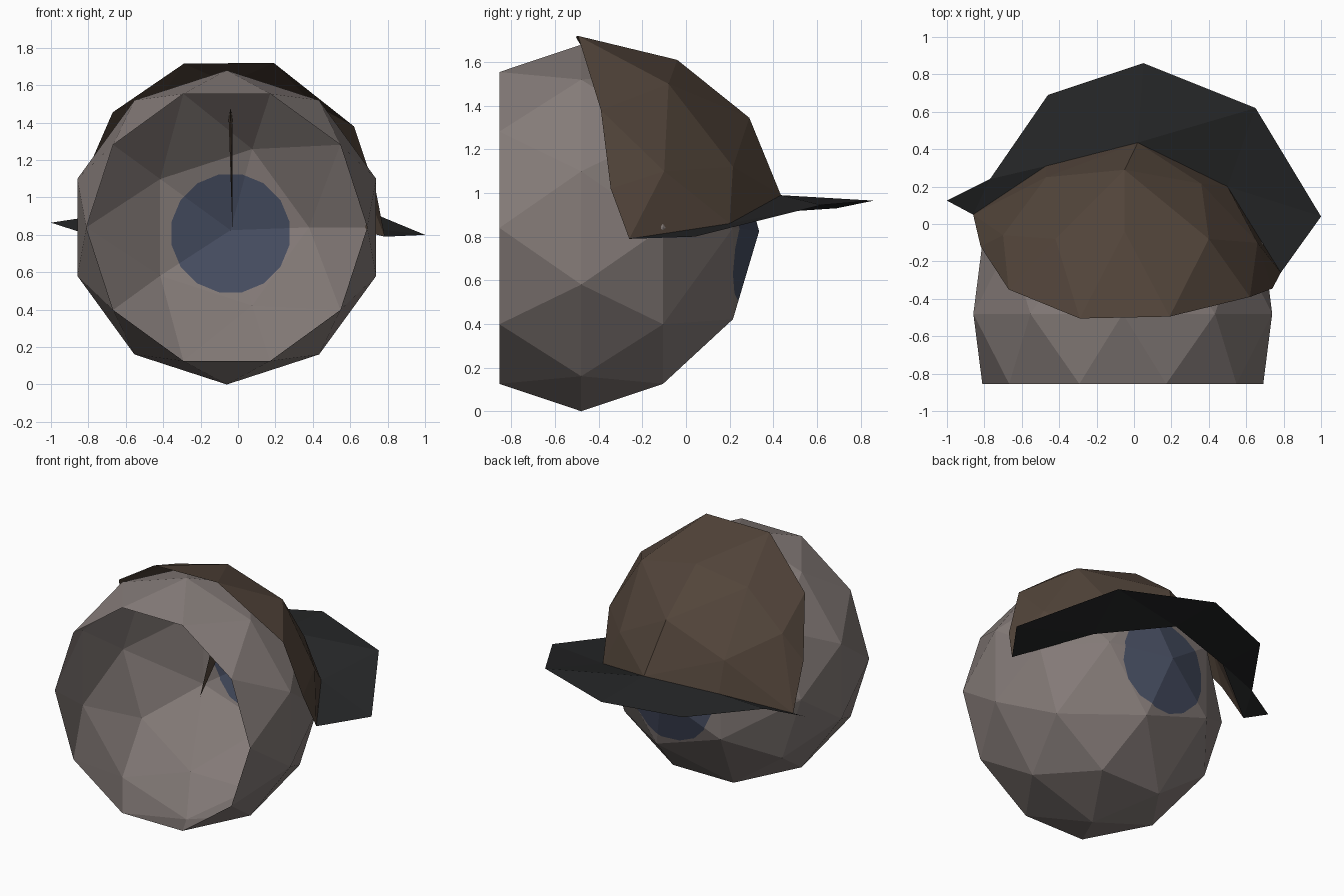
import bpy, bmesh, math
from mathutils import Vector

if "Cube" in bpy.data.objects:
    bpy.data.objects.remove(bpy.data.objects["Cube"])


def material(name, rgb):
    m = bpy.data.materials.new(name)
    m.diffuse_color = (*rgb, 1)
    m.use_nodes = True
    m.node_tree.nodes["Principled BSDF"].inputs["Base Color"].default_value = m.diffuse_color
    return m


EYE = material("warm grey", (0.235, 0.2, 0.19))
IRIS = material("slate blue", (0.062, 0.075, 0.12))
CAP = material("dark brown", (0.084, 0.058, 0.042))
VISOR = material("near black", (0.019, 0.02, 0.021))


def finish(name, bm, mats, recalc=True):
    if recalc:
        bmesh.ops.recalc_face_normals(bm, faces=bm.faces[:])
    me = bpy.data.meshes.new(name)
    bm.to_mesh(me)
    bm.free()
    for m in mats:
        me.materials.append(m)
    ob = bpy.data.objects.new(name, me)
    bpy.context.collection.objects.link(ob)
    return ob


# Eyeball: faceted ball around the y axis, open at the front (-y)
def ring(bm, y, r, n, start=0):
    out = []
    for i in range(n):
        a = math.radians(start + 360 * i / n)
        out.append(bm.verts.new((-0.06 + r * math.cos(a), y, 0.84 + r * math.sin(a))))
    return out


bm = bmesh.new()
back = ring(bm, -0.855, 0.751, 10)
mid = ring(bm, -0.48, 0.84, 10, 18)
fore = ring(bm, -0.105, 0.751, 10)
inner = ring(bm, 0.215, 0.44, 5)
pole = bm.verts.new((-0.04, 0.335, 0.825))
for j in range(10):
    n = (j + 1) % 10
    for r in (back, fore):
        bm.faces.new((r[j], r[n], mid[j]))
        bm.faces.new((r[n], mid[j], mid[n]))
for k in range(5):
    n = (k + 1) % 5
    a, b, c = fore[2 * k - 1], fore[2 * k], fore[2 * k + 1]
    bm.faces.new((inner[k], a, b))
    bm.faces.new((inner[k], b, c))
    bm.faces.new((inner[k], c, inner[n]))
    bm.faces.new((inner[k], inner[n], pole))
bmesh.ops.recalc_face_normals(bm, faces=bm.faces[:])

# Iris: cut a round outline into the faces around the pole
IC, IR, SIDES = Vector((-0.04, 0, 0.808)), 0.315, 16
for i in range(SIDES):
    a = 2 * math.pi * i / SIDES
    d = Vector((math.cos(a), 0, math.sin(a)))
    fs = [f for f in bm.faces if all(v.co.y > 0.2 for v in f.verts)]
    geom = set(fs)
    for f in fs:
        geom.update(f.edges)
        geom.update(f.verts)
    bmesh.ops.bisect_plane(bm, geom=list(geom), dist=1e-5, plane_co=IC + d * IR, plane_no=d)
for f in bm.faces:
    c = f.calc_center_median()
    if c.y > 0.2 and math.hypot(c.x - IC.x, c.z - IC.z) < IR * 0.99:
        if all(math.hypot(v.co.x - IC.x, v.co.z - IC.z) < IR * 1.03 for v in f.verts):
            f.material_index = 1
finish("eyeball", bm, [EYE, IRIS], recalc=False)

# Cap: hull over the rim and crown points, with the opening removed
front_rim = [(0.785, -0.26, 0.79), (0.5, 0.2, 0.86), (0.02, 0.435, 0.99),
             (-0.47, 0.31, 0.95), (-0.86, 0.05, 0.82)]
back_rim = [(-0.82, -0.12, 1.11), (-0.67, -0.35, 1.455), (-0.29, -0.505, 1.715),
            (0.19, -0.495, 1.72), (0.62, -0.39, 1.38), (0.74, -0.345, 1.02)]
crown = [(-0.05, -0.04, 1.61), (-0.05, 0.29, 1.345), (0.4, -0.08, 1.5),
         (-0.42, -0.08, 1.53), (0.36, 0.215, 1.12), (-0.47, 0.25, 1.16),
         (0.66, -0.1, 1.1), (-0.7, -0.06, 1.29)]
bm = bmesh.new()
rim = {bm.verts.new(p) for p in front_rim + back_rim}
for p in crown:
    bm.verts.new(p)
bmesh.ops.convex_hull(bm, input=bm.verts[:])
bmesh.ops.recalc_face_normals(bm, faces=bm.faces[:])
bmesh.ops.delete(bm, geom=[f for f in bm.faces if all(v in rim for v in f.verts)],
                 context='FACES')
finish("cap", bm, [CAP], recalc=False)

# Visor: thin sheet fanning out from the front rim of the cap
edge = [(1, 0.04, 0.8), (0.65, 0.62, 0.945), (0.05, 0.86, 0.965),
        (-0.46, 0.69, 0.93), (-0.77, 0.24, 0.9), (-1, 0.125, 0.865)]
bm = bmesh.new()
r = [bm.verts.new(p) for p in front_rim]
e = [bm.verts.new(p) for p in edge]
for tri in ((r[0], e[0], r[1]), (r[1], e[0], e[1]), (r[1], e[1], r[2]), (r[2], e[1], e[2]),
            (r[2], e[2], r[3]), (r[3], e[2], e[3]), (r[3], e[3], e[4]), (r[3], e[4], r[4]),
            (r[4], e[4], e[5])):
    bm.faces.new(tri)
finish("visor", bm, [VISOR])

# Thin spike hanging from the crown inside the eyeball
bm = bmesh.new()
tip = bm.verts.new((-0.03, -0.375, 0.82))
top = [bm.verts.new(p) for p in ((-0.04, -0.07, 1.48), (-0.03, 0.05, 1.42),
                                 (-0.04, 0.17, 1.35), (-0.05, 0.05, 1.42))]
for i in range(4):
    bm.faces.new((tip, top[i], top[(i + 1) % 4]))
bm.faces.new(top)
finish("spike", bm, [CAP])
